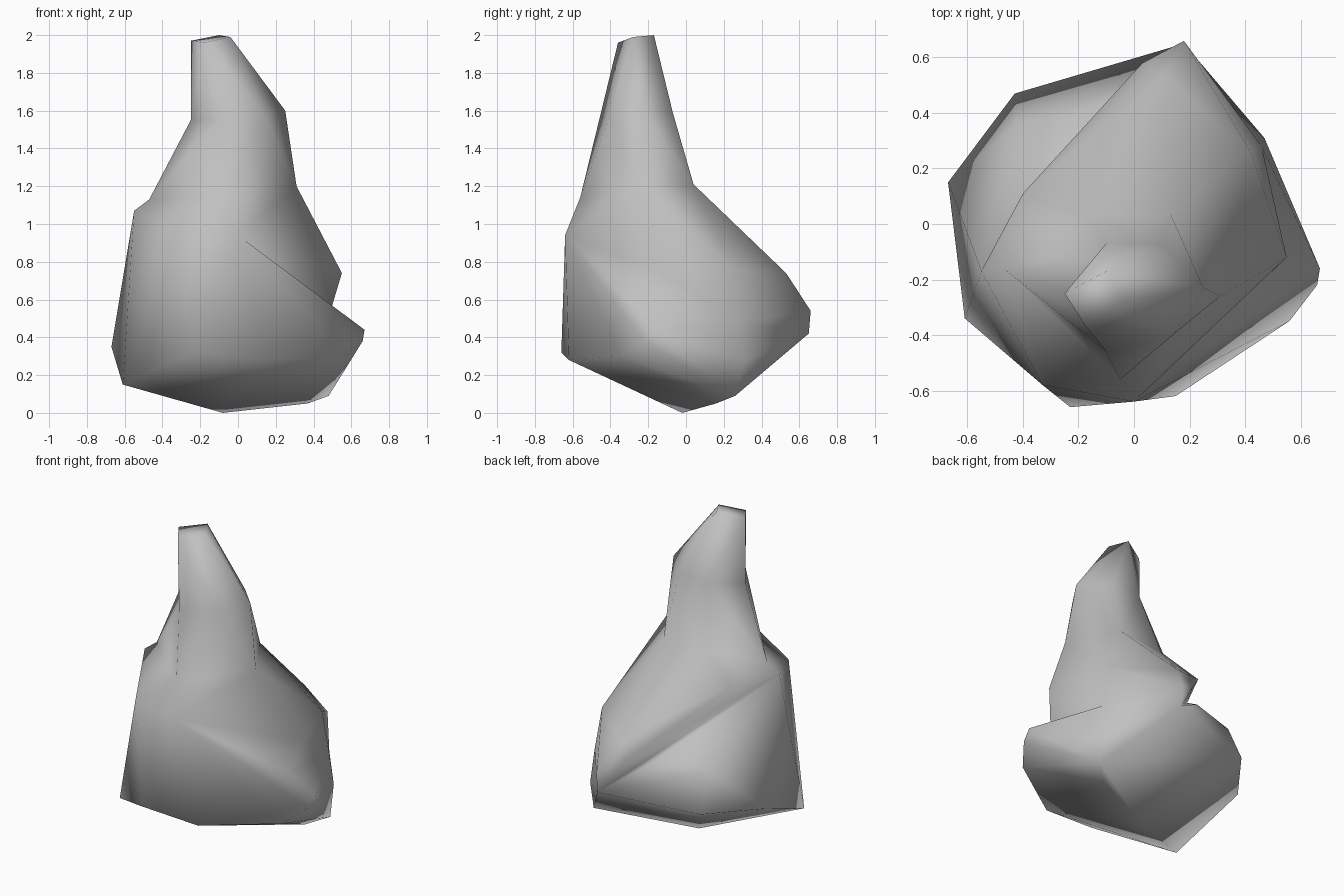
import bpy
import bmesh
from mathutils import Vector

default_cube = bpy.data.objects.get("Cube")
if default_cube:
    bpy.data.objects.remove(default_cube, do_unlink=True)

# One plain stone colour
stone = bpy.data.materials.new("grey_stone")
stone.use_nodes = True
stone_colour = (0.53, 0.53, 0.53, 1)
stone.diffuse_color = stone_colour
principled = stone.node_tree.nodes["Principled BSDF"]
principled.inputs["Base Color"].default_value = stone_colour
principled.inputs["Roughness"].default_value = 0.8


def stone_lump(name, *corner_groups):
    """Wrap a convex lump of stone around groups of corners, given in hundredths."""
    mesh = bpy.data.meshes.new(name)
    bm = bmesh.new()
    for group in corner_groups:
        for corner in group:
            bm.verts.new(Vector(corner) / 100)
    hull = bmesh.ops.convex_hull(bm, input=bm.verts)
    unused = hull["geom_interior"] + hull["geom_unused"]
    loose = [item for item in unused if isinstance(item, bmesh.types.BMVert)]
    bmesh.ops.delete(bm, geom=list(set(loose)), context="VERTS")
    bmesh.ops.recalc_face_normals(bm, faces=bm.faces)
    bm.to_mesh(mesh)
    bm.free()
    mesh.materials.append(stone)
    lump = bpy.data.objects.new(name, mesh)
    bpy.context.collection.objects.link(lump)
    return lump


def merge_into(target, lump):
    """Fuse a lump into the target and discard the separate piece."""
    union = target.modifiers.new("merge", "BOOLEAN")
    union.operation = "UNION"
    union.solver = "EXACT"
    union.object = lump
    bpy.ops.object.select_all(action="DESELECT")
    bpy.context.view_layer.objects.active = target
    target.select_set(True)
    bpy.ops.object.modifier_apply(modifier=union.name)
    bpy.data.objects.remove(lump, do_unlink=True)


# Pointed underside and the wide lower rim
underside = [(-8, -2, 0), (37, 16, 5), (48, 26, 9)]
lower_rim = [(-23, -66, 32), (15, -62, 28), (56, -35, 30), (66, -22, 38),
             (47, 31, 28), (-43, 47, 37), (-67, 15, 35), (-61, -34, 15)]
# Front brow and back corner, shared by the base and the shoulder
brow = [(-33, -58, 95), (0, -64, 94), (-55, -17, 107), (18, 65, 42), (46, 28, 48)]
# Sloping ledge around the base
ledge = [(67, -16, 44), (-42, 36, 61), (-14, 41, 65), (-62, 4, 60)]
# Shoulder rising from the ledge, with its overhanging back ridge
shoulder = [(55, -12, 74), (42, 26, 76), (11, 53, 74), (49, -18, 54)]
back_ridge = [(18, 66, 54), (3, 58, 64), (-40, 11, 105)]
# Narrowing rings of the spire
waist = [(31, -26, 120), (13, 4, 121), (-5, -56, 114), (-47, -16, 113), (-18, 3, 119)]
neck = [(-10, -46, 155), (14, -40, 158), (25, -23, 160),
        (10, -7, 159), (-10, -7, 158), (-25, -25, 155)]
tip = [(-18, -36, 196), (-4, -28, 199), (-10, -17, 200), (-25, -25, 197)]

rock = stone_lump("rock", underside, lower_rim, brow, ledge)
merge_into(rock, stone_lump("rock_shoulder", brow, shoulder, back_ridge, waist))
merge_into(rock, stone_lump("rock_waist", waist, neck))
merge_into(rock, stone_lump("rock_spire", neck, tip))

# Weld the joins and shade the whole stone smoothly
bm = bmesh.new()
bm.from_mesh(rock.data)
bmesh.ops.remove_doubles(bm, verts=bm.verts, dist=0.02)
bmesh.ops.triangulate(bm, faces=bm.faces)
bmesh.ops.recalc_face_normals(bm, faces=bm.faces)
for face in bm.faces:
    face.smooth = True
bm.to_mesh(rock.data)
bm.free()
